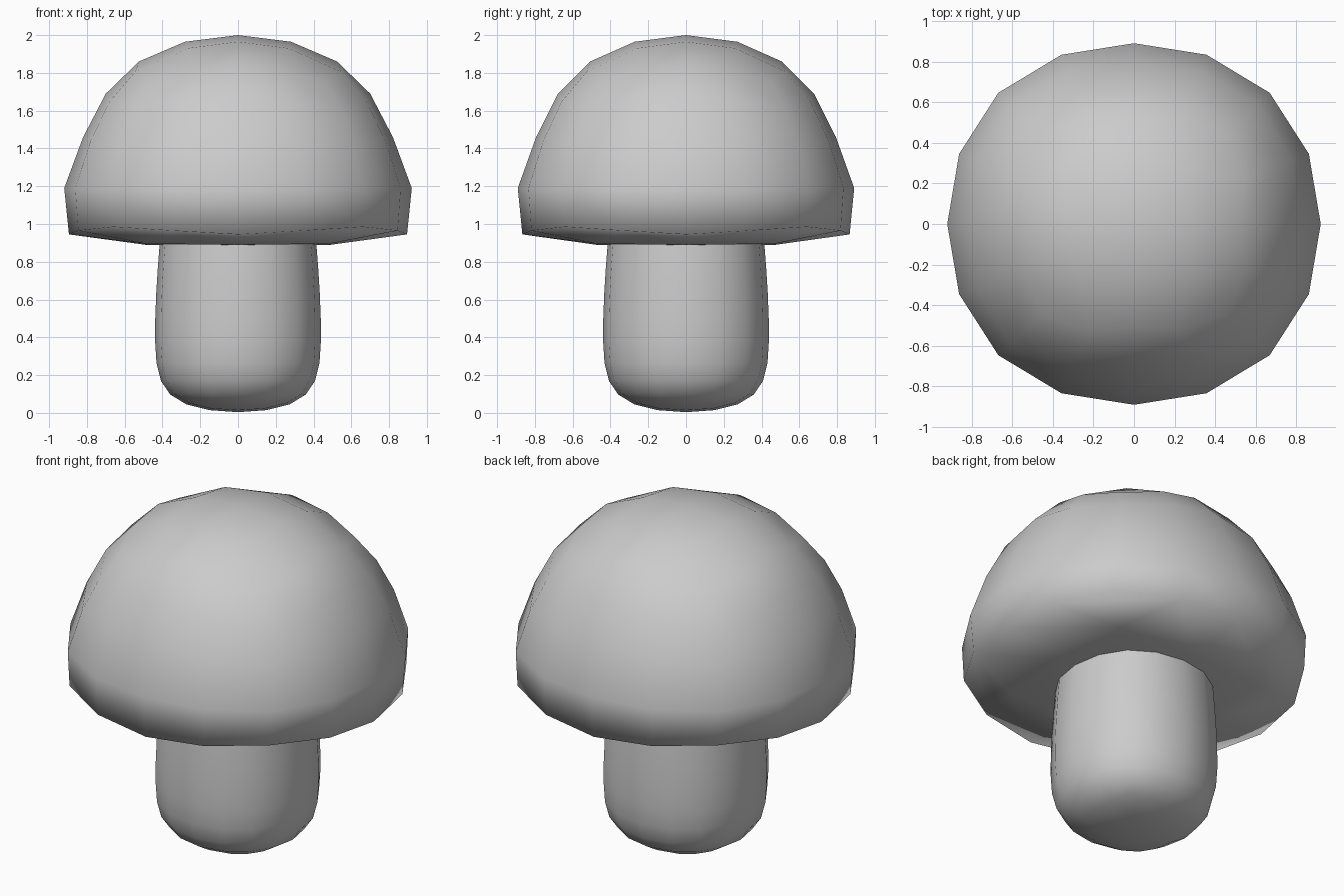
import bpy, bmesh
from math import sin, cos, pi

if "Cube" in bpy.data.objects:
    bpy.data.objects.remove(bpy.data.objects["Cube"])


def finish(bm, name):
    bmesh.ops.recalc_face_normals(bm, faces=bm.faces)
    for f in bm.faces:
        f.smooth = True
    me = bpy.data.meshes.new(name)
    bm.to_mesh(me)
    bm.free()
    ob = bpy.data.objects.new(name, me)
    bpy.context.collection.objects.link(ob)
    return ob


def ring(bm, n, r_axis, r_diag, z_axis, z_diag, y_scale):
    """Loop whose radius and height differ on the axes and the diagonals."""
    verts = []
    for i in range(n):
        a = 2 * pi * i / n
        t = sin(2 * a) ** 2
        r = r_axis + (r_diag - r_axis) * t
        z = z_axis + (z_diag - z_axis) * t
        verts.append(bm.verts.new((r * cos(a), r * sin(a) * y_scale, z)))
    return verts


def bridge(bm, a, b):
    n = len(a)
    for i in range(n):
        j = (i + 1) % n
        bm.faces.new((a[i], a[j], b[j], b[i]))


def quad_cap(bm, outer, inner, z):
    """Close a 16-loop with the 4 x 4 quad layout of a cube face."""
    c = bm.verts.new((0, 0, z))
    for q in range(4):
        o = [outer[(4 * q + k) % 16] for k in range(5)]
        i = [inner[(2 * q + k) % 8] for k in range(3)]
        bm.faces.new((o[0], o[1], i[1], i[0]))
        bm.faces.new((o[1], o[2], o[3], i[1]))
        bm.faces.new((o[3], o[4], i[2], i[1]))
        bm.faces.new((i[0], i[1], i[2], c))


# Mushroom cap: quad-sphere dome with a flattened underside
YS = 0.968
bm = bmesh.new()
loops = [ring(bm, 16, *p, YS) for p in (
    (0.525, 0.65, 1.86, 1.755),
    (0.70, 0.77, 1.69, 1.61),
    (0.82, 0.865, 1.46, 1.43),
    (0.92, 0.945, 1.19, 1.19),
    (0.895, 0.935, 0.945, 0.985))]
for a, b in zip(loops, loops[1:]):
    bridge(bm, a, b)
quad_cap(bm, loops[0], ring(bm, 8, 0.28, 0.38, 1.965, 1.93, YS), 2.0)
quad_cap(bm, loops[-1], ring(bm, 8, 0.49, 0.68, 0.89, 0.895, YS), 0.89)
finish(bm, "mushroom_cap")

# Stem: square cage rounded by subdivision
bm = bmesh.new()
squares = []
for s, z in ((0.43, -0.025), (0.498, 0.335), (0.45, 0.95), (0.42, 1.2)):
    squares.append([bm.verts.new((x * s, y * s, z))
                    for x, y in ((-1, -1), (1, -1), (1, 1), (-1, 1))])
for a, b in zip(squares, squares[1:]):
    bridge(bm, a, b)
bm.faces.new(squares[0])
bm.faces.new(squares[-1])
stem = finish(bm, "mushroom_stem")
sub = stem.modifiers.new("round", 'SUBSURF')
sub.levels = sub.render_levels = 2
